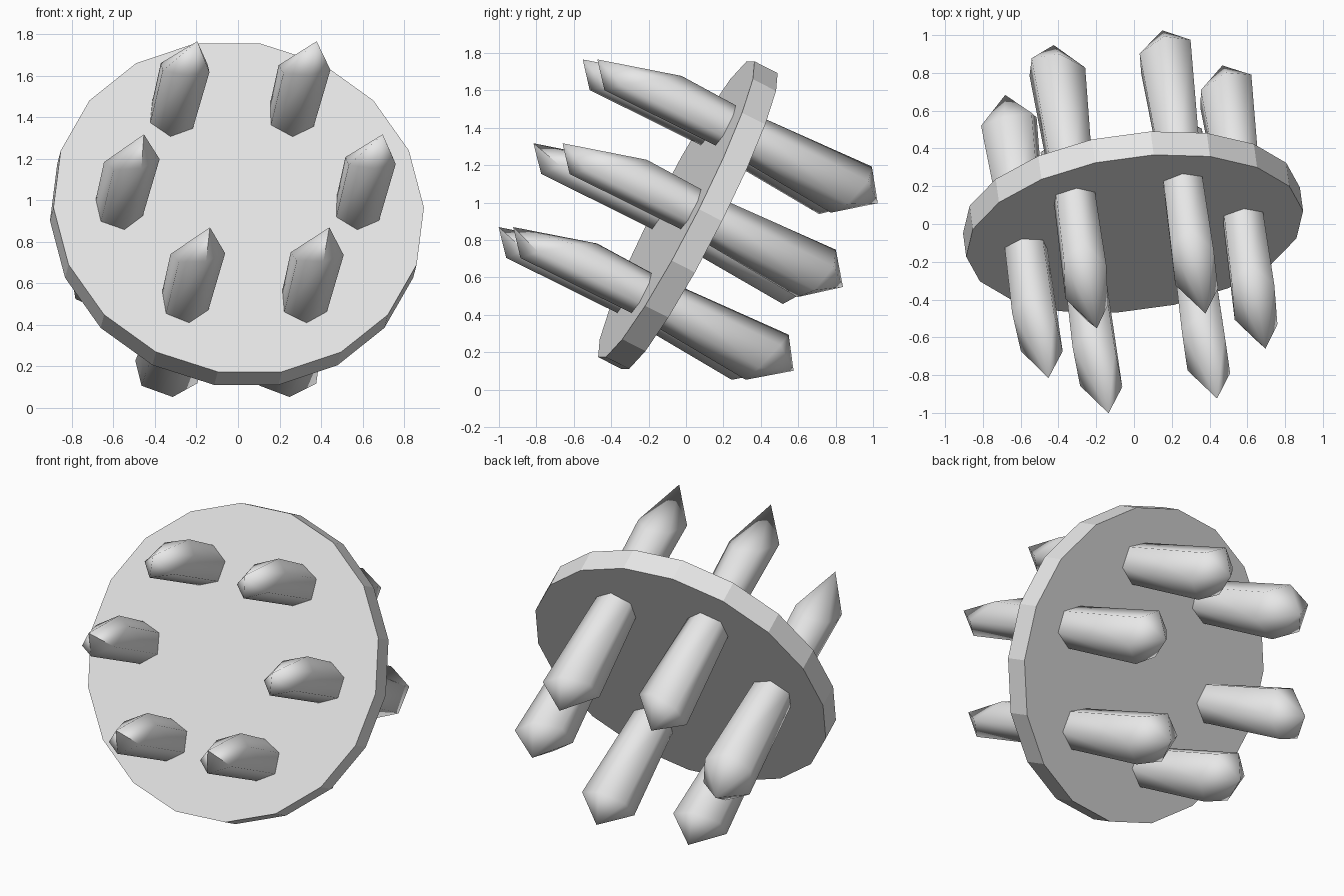
import bpy, bmesh, random
from math import sin, cos, radians
from mathutils import Vector, Matrix

random.seed(4)
cube = bpy.data.objects.get("Cube")
if cube:
    bpy.data.objects.remove(cube)

grey = bpy.data.materials.new("light_grey")
grey.use_nodes = True
grey.diffuse_color = (0.8, 0.8, 0.8, 1)
grey.node_tree.nodes["Principled BSDF"].inputs["Base Color"].default_value = (0.8, 0.8, 0.8, 1)

# Tilted frame: local z is the disc's front-facing axis, local y runs up the disc
n = Vector((0.12, -0.884, 0.452)).normalized()
u = Vector((-n.y, n.x, 0)).normalized()
v = n.cross(u)
frame = Matrix.Translation((-0.005, 0.01, 0.933)) @ Matrix((u, v, n)).transposed().to_4x4()


def add_object(name, bm, smooth):
    bmesh.ops.recalc_face_normals(bm, faces=bm.faces)
    mesh = bpy.data.meshes.new(name)
    bm.to_mesh(mesh)
    bm.free()
    obj = bpy.data.objects.new(name, mesh)
    bpy.context.collection.objects.link(obj)
    mesh.materials.append(grey)
    obj.matrix_world = frame
    if smooth:
        bpy.ops.object.select_all(action='DESELECT')
        obj.select_set(True)
        bpy.context.view_layer.objects.active = obj
        bpy.ops.object.shade_smooth_by_angle(angle=radians(62))
    return obj


# Disc
bm = bmesh.new()
bmesh.ops.create_cone(bm, cap_ends=True, segments=18, radius1=0.9, radius2=0.9,
                      depth=0.14, matrix=Matrix.Rotation(radians(10), 4, 'Z'))
add_object("disc", bm, False)


def crystal(name, cx, cy):
    """Six-sided double-ended crystal: slanted front tip, flared blunt back tip."""
    bm = bmesh.new()
    twist = random.uniform(-10, 10)
    angles = [radians(30 + 60 * i + twist) for i in range(6)]

    def ring(radius, height):
        return [bm.verts.new((cx + radius * cos(a), cy + radius * sin(a), height(a)))
                for a in angles]

    lean = radians(100 + twist)
    back_lean = radians(random.uniform(0, 360))
    rings = [
        ring(0.16, lambda a: -0.69 - 0.05 * cos(a - back_lean)),
        ring(0.125, lambda a: -0.07),
        ring(0.12, lambda a: 0.07),
        ring(0.128, lambda a: 0.57 - 0.17 * cos(a - lean)),
    ]
    for low, high in zip(rings, rings[1:]):
        for i in range(6):
            j = (i + 1) % 6
            bm.faces.new((low[i], low[j], high[j], high[i]))

    # Tips
    back_tip = bm.verts.new((cx, cy, -0.85))
    front_tip = bm.verts.new((cx + 0.025, cy, 0.85))
    for i in range(6):
        j = (i + 1) % 6
        bm.faces.new((rings[0][j], rings[0][i], back_tip))
        bm.faces.new((rings[-1][i], rings[-1][j], front_tip))
    add_object(name, bm, True)


# Ring of crystals through the disc
for k in range(6):
    a = radians(60 * k)
    crystal(f"crystal_{k + 1}", 0.58 * cos(a), 0.58 * sin(a))
